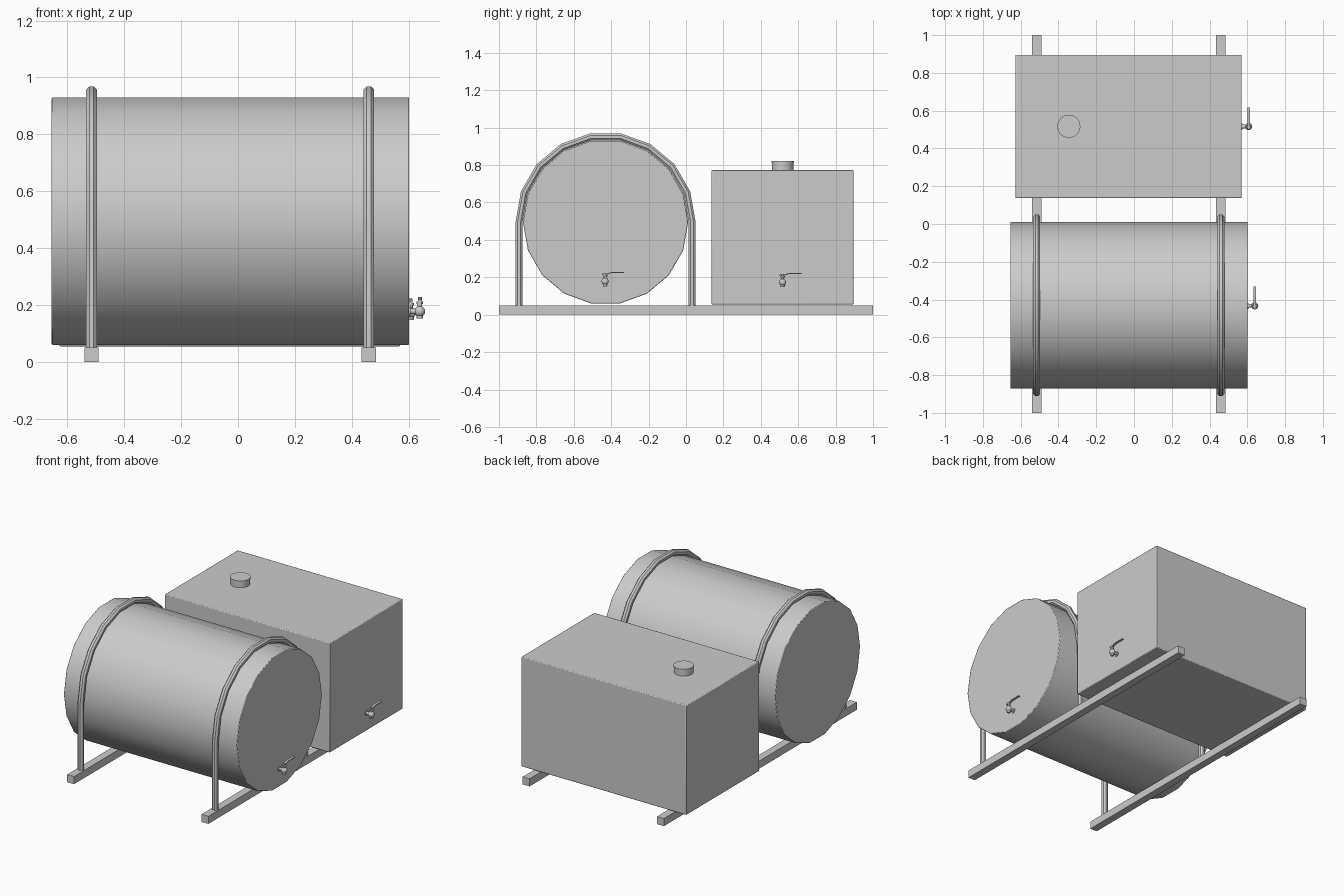
import bpy, bmesh, math
from mathutils import Vector, Matrix

if "Cube" in bpy.data.objects:
    bpy.data.objects.remove(bpy.data.objects["Cube"])


def finish(name, bm, bevel=0, angle=30):
    bmesh.ops.recalc_face_normals(bm, faces=bm.faces)
    me = bpy.data.meshes.new(name)
    bm.to_mesh(me)
    bm.free()
    ob = bpy.data.objects.new(name, me)
    bpy.context.collection.objects.link(ob)
    bpy.ops.object.select_all(action='DESELECT')
    ob.select_set(True)
    bpy.context.view_layer.objects.active = ob
    if bevel:
        m = ob.modifiers.new("bevel", 'BEVEL')
        m.width, m.segments = bevel, 2
        m.limit_method, m.angle_limit = 'ANGLE', math.radians(40)
    bpy.ops.object.shade_smooth_by_angle(angle=math.radians(angle))
    return ob


def box(name, lo, hi, bevel=0):
    bm = bmesh.new()
    lo, hi = Vector(lo), Vector(hi)
    bmesh.ops.create_cube(bm, size=1, matrix=Matrix.Translation((lo + hi) / 2)
                          @ Matrix.Diagonal((*(hi - lo), 1)))
    return finish(name, bm, bevel)


def lathe(bm, origin, axis, profile, n, phase=0.0):
    """Capped surface of revolution; profile = (distance along axis, radius)."""
    rot = Matrix.Rotation(math.pi / 2, 4, 'Y') if axis == 'X' else Matrix()
    mat = Matrix.Translation(origin) @ rot
    rings = []
    for h, r in profile:
        rings.append([bm.verts.new(mat @ Vector((r * math.cos(phase + math.tau * i / n),
                                                 r * math.sin(phase + math.tau * i / n), h)))
                      for i in range(n)])
    skin(bm, rings)


def skin(bm, rings):
    n = len(rings[0])
    for a, b in zip(rings, rings[1:]):
        for i in range(n):
            bm.faces.new((a[i], a[(i + 1) % n], b[(i + 1) % n], b[i]))
    bm.faces.new(rings[0])
    bm.faces.new(rings[-1])


def sweep(bm, x, path, section):
    """Sweep an (x, normal) section along a path in the YZ plane, mitred at corners."""
    pts = [Vector(p) for p in path]
    rings = []
    for i, p in enumerate(pts):
        d0 = (p - pts[i - 1]).normalized() if i else (pts[1] - p).normalized()
        d1 = (pts[i + 1] - p).normalized() if i < len(pts) - 1 else d0
        t = (d0 + d1).normalized()
        k = 1 / t.dot(d0)
        nrm = Vector((-t.y, t.x)) * k
        rings.append([bm.verts.new((x + s, p.x + nrm.x * u, p.y + nrm.y * u))
                      for s, u in section])
    skin(bm, rings)


BY, BZ, BR = -0.43, 0.495, 0.4417      # barrel axis and radius
RAILS = {"left": -0.515, "right": 0.46}

# Barrel lying along x: 18 sides, flats at top and bottom
bm = bmesh.new()
lathe(bm, (0, BY, BZ), 'X', [(-0.655, BR), (0.602, BR)], 18, math.pi / 2)
finish("barrel", bm, 0.004)

# Rectangular tank with filler cap
box("tank", (-0.628, 0.137, 0.055), (0.57, 0.895, 0.775), 0.005)
bm = bmesh.new()
lathe(bm, (-0.345, 0.517, 0.77), 'Z',
      [(0, 0.058), (0.04, 0.058), (0.04, 0.061), (0.051, 0.061)], 32)
finish("filler_cap", bm)

# Base rails and the hoops strapping the barrel
octagon = [(0.02 * math.cos(math.radians(22.5 + 45 * i)),
            0.02 * math.sin(math.radians(22.5 + 45 * i))) for i in range(8)]
HR = 0.4625
arch = [(BY + HR * math.cos(math.radians(a)), BZ + HR * math.sin(math.radians(a)))
        for a in range(0, 181, 20)]
hoop_path = [(BY + HR, 0.045)] + arch + [(BY - HR, 0.045)]
for side, x in RAILS.items():
    box(side + "_base_rail", (x - 0.025, -1, 0), (x + 0.025, 1, 0.05))
    bm = bmesh.new()
    sweep(bm, x, hoop_path, octagon)
    finish(side + "_hoop", bm)


# Taps: inlet pipe, ball body, stem, spout and bent lever
def tap(name, x, y, z):
    bm = bmesh.new()
    lathe(bm, (x - 0.003, y, z), 'X',
          [(0, 0.016), (0.008, 0.016), (0.008, 0.010), (0.036, 0.010)], 16)
    bmesh.ops.create_uvsphere(bm, u_segments=16, v_segments=10, radius=0.019,
                              matrix=Matrix.Translation((x + 0.037, y, z)))
    lathe(bm, (x + 0.037, y, z), 'Z',
          [(0.010, 0.008), (0.026, 0.008), (0.026, 0.012), (0.034, 0.012),
           (0.034, 0.007), (0.046, 0.007)], 12)
    lathe(bm, (x + 0.037, y, z), 'Z',
          [(-0.010, 0.012), (-0.022, 0.012), (-0.026, 0.010)], 12)
    finish(name + "_body", bm)
    bm = bmesh.new()
    sweep(bm, x + 0.037,
          [(y - 0.016, z + 0.038), (y + 0.014, z + 0.040), (y + 0.032, z + 0.047),
           (y + 0.102, z + 0.047)],
          [(-0.007, -0.003), (0.007, -0.003), (0.007, 0.003), (-0.007, 0.003)])
    finish(name + "_lever", bm)


tap("barrel_tap", 0.602, BY - 0.003, 0.178)
tap("tank_tap", 0.57, 0.516, 0.173)
